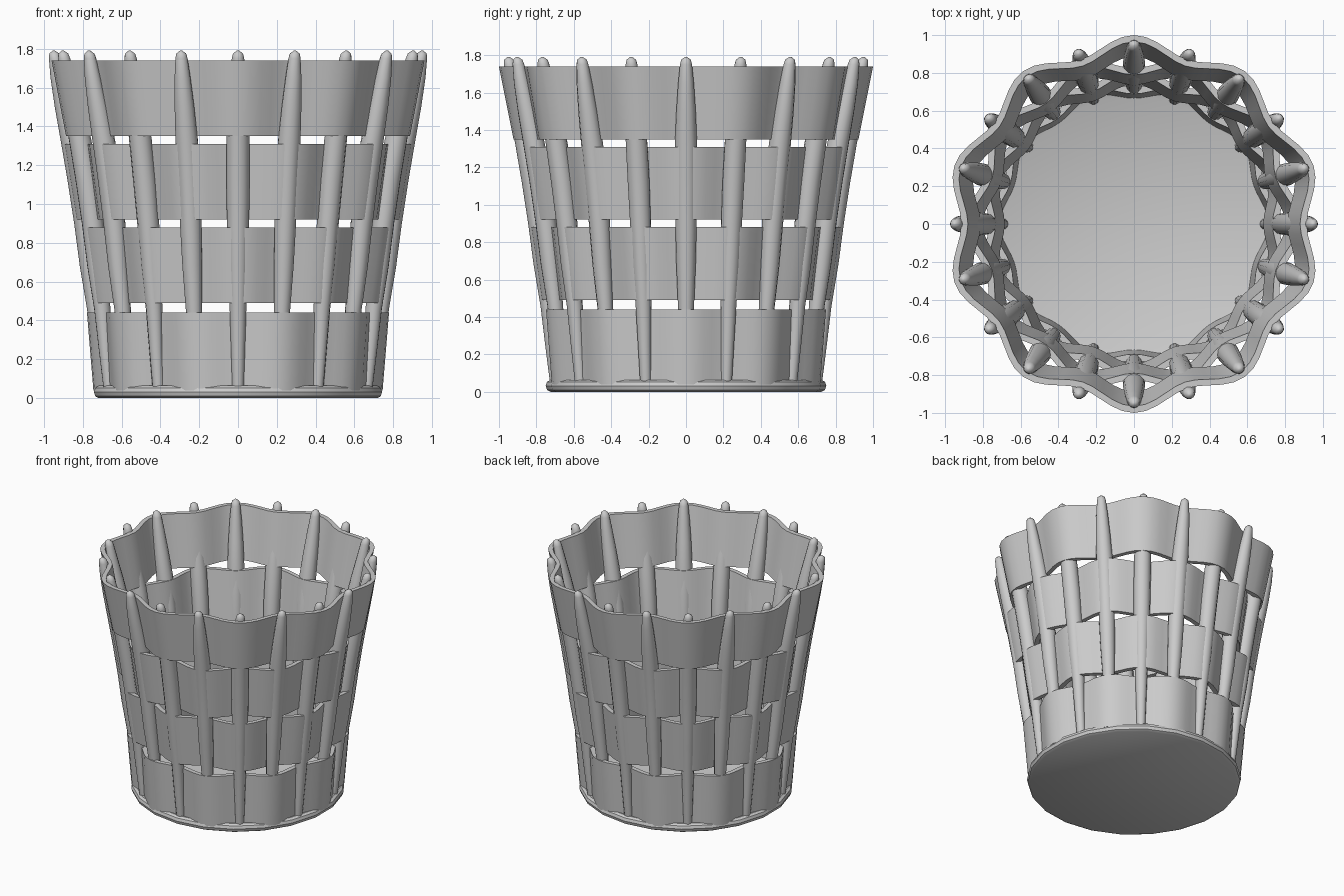
import bpy, bmesh
from math import sin, cos, pi, radians
from mathutils import Vector

if "Cube" in bpy.data.objects:
    bpy.data.objects.remove(bpy.data.objects["Cube"])

N = 20            # stakes
SEG = 100         # segments round each band
THICK = 0.035


def finish(name, bm, angle=35):
    bmesh.ops.recalc_face_normals(bm, faces=bm.faces)
    me = bpy.data.meshes.new(name)
    bm.to_mesh(me)
    bm.free()
    ob = bpy.data.objects.new(name, me)
    bpy.context.collection.objects.link(ob)
    bpy.ops.object.select_all(action='DESELECT')
    ob.select_set(True)
    bpy.context.view_layer.objects.active = ob
    bpy.ops.object.shade_smooth_by_angle(angle=radians(angle))
    return ob


def bridge(bm, a, b):
    n = len(a)
    for i in range(n):
        bm.faces.new((a[i], a[(i + 1) % n], b[(i + 1) % n], b[i]))


# Woven bands: wavy rings, each half a wave out of step with the next
def band(name, z0, r0, z1, r1, side):
    bm = bmesh.new()
    rings = []
    for z, r, inset in ((z0, r0, 0), (z1, r1, 0), (z1, r1, THICK), (z0, r0, THICK)):
        amp = 0.022 + 0.012 * z
        ring = []
        for i in range(SEG):
            t = 2 * pi * i / SEG
            rad = r - amp - inset + side * amp * cos(10 * t)
            ring.append(bm.verts.new((rad * cos(t), rad * sin(t), z)))
        rings.append(ring)
    for k in range(4):
        bridge(bm, rings[k], rings[(k + 1) % 4])
    finish(name, bm)


band("band_bottom", 0.04, 0.745, 0.44, 0.778, 1)
band("band_lower", 0.49, 0.775, 0.88, 0.833, -1)
band("band_upper", 0.92, 0.837, 1.31, 0.90, 1)
band("band_top", 1.35, 0.922, 1.74, 1.0, -1)

# Upright stakes: tapered round rods (height, distance from centre, thickness)
PROFILE = [(0.03, 0.695, 0.030), (0.25, 0.717, 0.036), (0.46, 0.735, 0.043),
           (0.68, 0.763, 0.052), (0.90, 0.787, 0.057), (1.12, 0.818, 0.060),
           (1.33, 0.855, 0.059), (1.50, 0.892, 0.052), (1.65, 0.924, 0.042),
           (1.75, 0.942, 0.032), (1.775, 0.946, 0.026), (1.79, 0.949, 0.006)]
for s in range(N):
    a = 2 * pi * s / N
    out, side = Vector((cos(a), sin(a), 0)), Vector((-sin(a), cos(a), 0))
    bm = bmesh.new()
    prev = None
    for z, r, w in PROFILE:
        c = out * r + Vector((0, 0, z))
        ring = [bm.verts.new(c + out * w * cos(2 * pi * k / 12) + side * w * sin(2 * pi * k / 12))
                for k in range(12)]
        if prev:
            bridge(bm, prev, ring)
        else:
            bm.faces.new(ring)
        prev = ring
    bm.faces.new(prev)
    finish("stake_%02d" % (s + 1), bm, 50)

# Base: flat floor with a rounded rim
bm = bmesh.new()
prev = None
for r, z in ((0.725, 0), (0.743, 0.01), (0.75, 0.032), (0.743, 0.053), (0.725, 0.064),
             (0.70, 0.06), (0.68, 0.05)):
    ring = [bm.verts.new((r * sin(2 * pi * k / 22), r * cos(2 * pi * k / 22), z)) for k in range(22)]
    if prev:
        bridge(bm, prev, ring)
    else:
        bm.faces.new(ring)
    prev = ring
bm.faces.new(prev)
finish("base", bm)
